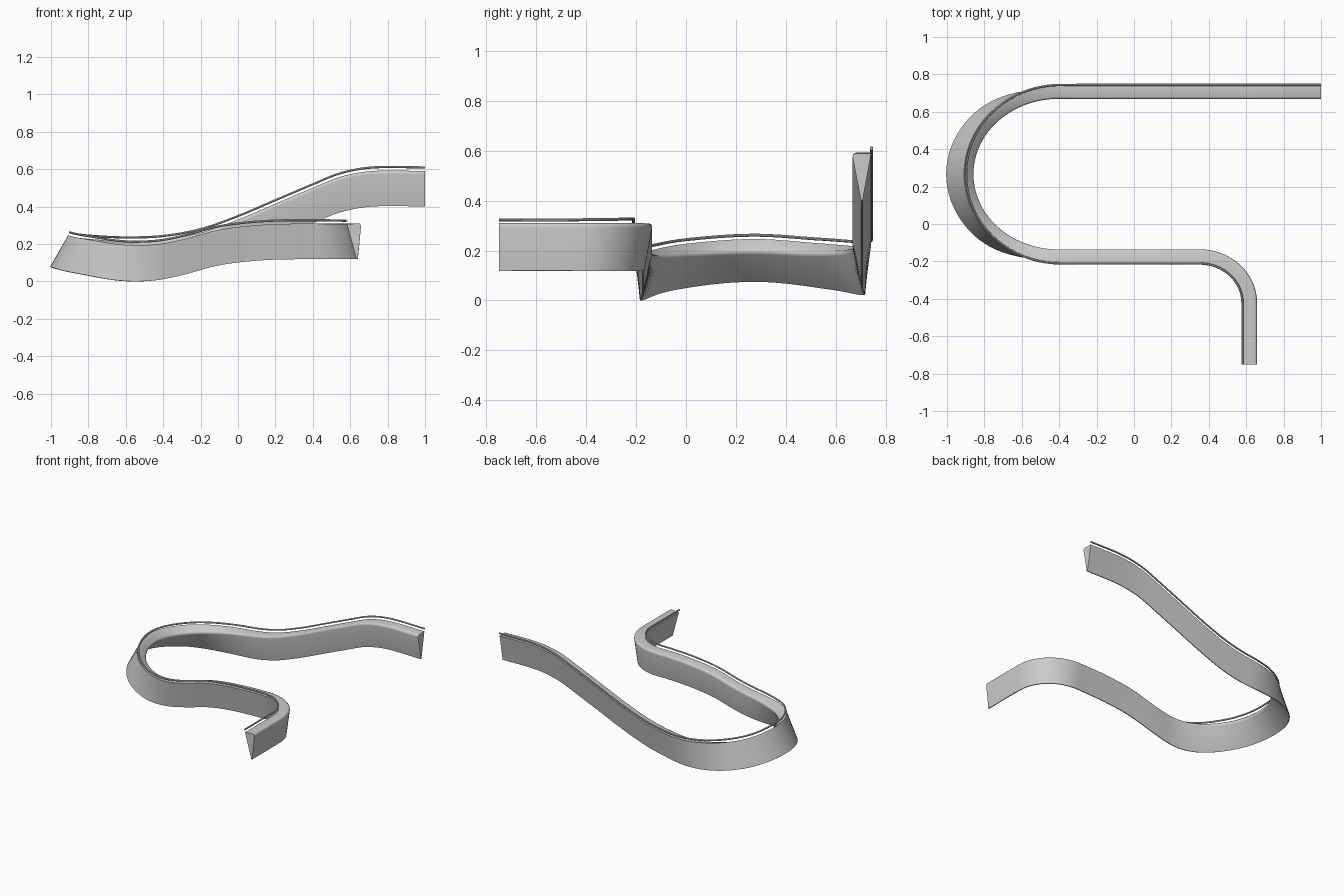
import bpy, bmesh
from math import sin, cos, pi, radians
from mathutils import Vector

cube = bpy.data.objects.get("Cube")
if cube:
    bpy.data.objects.remove(cube, do_unlink=True)

# One neutral grey
grey = bpy.data.materials.new("light_grey")
grey.use_nodes = True
colour = (0.6, 0.6, 0.6, 1)
grey.diffuse_color = colour
grey.node_tree.nodes["Principled BSDF"].inputs["Base Color"].default_value = colour

# Height and bank angle against distance along the course
KEYS = [(0, .59, 0), (.28, .59, 0), (.45, .56, 0), (.6, .5, 0), (.8, .415, 0),
        (1, .33, 0), (1.2, .26, 0), (1.4, .222, 2), (1.6, .208, 12),
        (1.85, .21, 30), (2.12, .222, 40), (2.4, .207, 30), (2.64, .187, 13),
        (2.8, .195, 3), (2.94, .222, 0), (3.14, .275, 0), (3.34, .3, 0),
        (3.54, .308, 0), (4, .308, -5), (4.4, .308, -5)]


def slope(i, c):
    a, b = KEYS[max(i - 1, 0)], KEYS[min(i + 1, len(KEYS) - 1)]
    return (b[c] - a[c]) / (b[0] - a[0])


def keyed(d, c):
    """Smooth Hermite interpolation of a key column."""
    i = max(k for k in range(len(KEYS) - 1) if KEYS[k][0] <= d)
    a, b = KEYS[i], KEYS[i + 1]
    h = b[0] - a[0]
    t = (d - a[0]) / h
    return (a[c] * (1 + 2 * t) * (1 - t) ** 2 + b[c] * t * t * (3 - 2 * t)
            + h * (slope(i, c) * t * (1 - t) ** 2 + slope(i + 1, c) * t * t * (t - 1)))


# Plan of the course: straight, half loop, straight, bend, tail
BACK, FRONT, MID = .705, -.172, .2665


def arc(cx, cy, rx, ry, a0, a1, n):
    return [(cx + rx * cos(a0 + (a1 - a0) * i / n),
             cy + ry * sin(a0 + (a1 - a0) * i / n)) for i in range(1, n + 1)]


def line(x0, y0, x1, y1, n):
    return [(x0 + (x1 - x0) * i / n, y0 + (y1 - y0) * i / n) for i in range(1, n + 1)]


plan = [(1, BACK)] + line(1, BACK, -.4, BACK, 32)
plan += arc(-.4, MID, .48, BACK - MID, pi / 2, 3 * pi / 2, 48)
plan += line(-.4, FRONT, .35, FRONT, 18)
plan += arc(.35, -.42, .27, -.42 * -1 + FRONT, pi / 2, 0, 16)
plan += line(.62, -.42, .62, -.75, 6)

# Frames: centre point, banked side vector, banked up vector
frames, dist = [], 0
for i, p in enumerate(plan):
    here = Vector(p)
    if i:
        dist += (here - Vector(plan[i - 1])).length
    along = Vector(plan[min(i + 1, len(plan) - 1)]) - Vector(plan[max(i - 1, 0)])
    if i in (0, len(plan) - 1):
        along = Vector((round(along.x, 4), round(along.y, 4)))
    along.normalize()
    side, up = Vector((along.y, -along.x, 0)), Vector((0, 0, 1))
    roll = radians(keyed(dist, 2))
    frames.append((Vector((*p, keyed(dist, 1))),
                   side * cos(roll) + up * sin(roll),
                   up * cos(roll) - side * sin(roll)))


def sweep(name, section):
    """Carry a closed section along the frames and cap both ends."""
    bm = bmesh.new()
    rings = [[bm.verts.new(c + s * a + u * b) for a, b in section] for c, s, u in frames]
    n = len(section)
    for r, q in zip(rings, rings[1:]):
        for j in range(n):
            k = (j + 1) % n
            bm.faces.new((r[j], r[k], q[k], q[j]))
    bm.faces.new(rings[0])
    bm.faces.new(rings[-1])
    bmesh.ops.recalc_face_normals(bm, faces=bm.faces)
    mesh = bpy.data.meshes.new(name)
    bm.to_mesh(mesh)
    bm.free()
    mesh.materials.append(grey)
    obj = bpy.data.objects.new(name, mesh)
    bpy.context.collection.objects.link(obj)
    bpy.ops.object.select_all(action='DESELECT')
    obj.select_set(True)
    bpy.context.view_layer.objects.active = obj
    bpy.ops.object.shade_smooth_by_angle(angle=radians(35))
    return obj


# Wedge-shaped track body with a rounded inner top edge
sweep("track_body", [(.0375, 0), (-.024, 0), (-.031, -.003), (-.036, -.01),
                     (-.0365, -.018), (-.003, -.19), (.003, -.19)])

# Thin round rail floating above the outer edge
sweep("guide_rail", [(.039 + .006 * cos(k * pi / 4), .019 + .006 * sin(k * pi / 4))
                     for k in range(8)])
